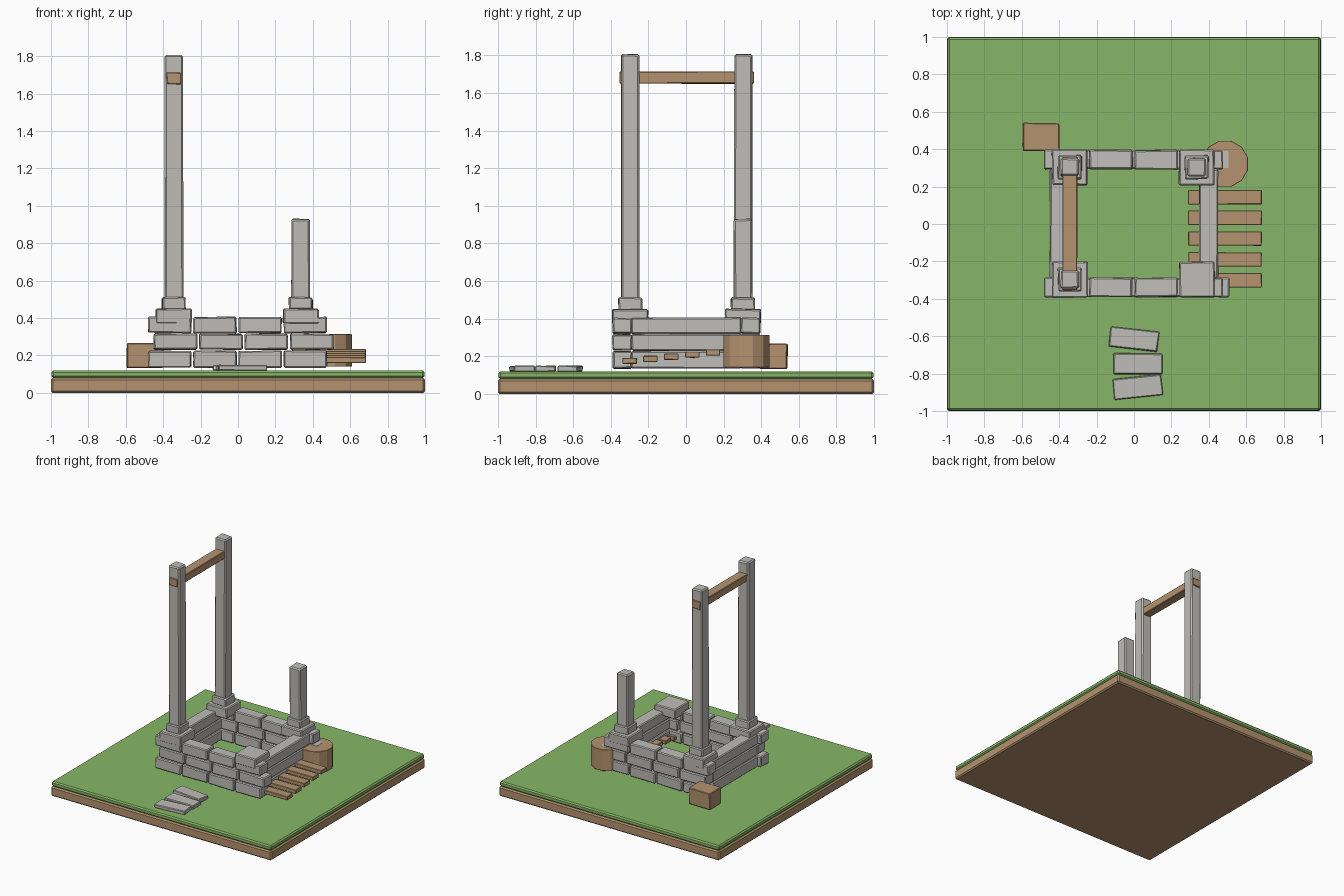
import bpy, bmesh, math, random
from mathutils import Matrix, Vector

if "Cube" in bpy.data.objects:
    bpy.data.objects.remove(bpy.data.objects["Cube"])

random.seed(4)


def material(name, rgb):
    m = bpy.data.materials.new(name)
    m.diffuse_color = (*rgb, 1)
    m.use_nodes = True
    m.node_tree.nodes["Principled BSDF"].inputs["Base Color"].default_value = m.diffuse_color
    return m


STONE = material("stone grey", (0.52, 0.51, 0.48))
WOOD = material("wood brown", (0.46, 0.29, 0.16))
GRASS = material("grass green", (0.24, 0.47, 0.135))


def finish(name, bm, mat, bevel, loc, rot=(0, 0, 0)):
    if bevel:
        bmesh.ops.bevel(bm, geom=bm.edges[:], offset=bevel, segments=1, affect='EDGES')
    me = bpy.data.meshes.new(name)
    bm.to_mesh(me)
    bm.free()
    me.materials.append(mat)
    ob = bpy.data.objects.new(name, me)
    ob.location = loc
    ob.rotation_euler = [math.radians(a) for a in rot]
    bpy.context.collection.objects.link(ob)
    return ob


def block(name, x, y, z, mat=STONE, bevel=0.007, rot=(0, 0, 0), jitter=0.003):
    """Chamfered, slightly uneven box given by its (min, max) on each axis."""
    lo, hi = Vector((x[0], y[0], z[0])), Vector((x[1], y[1], z[1]))
    bm = bmesh.new()
    bmesh.ops.create_cube(bm, size=1)
    for v in bm.verts:
        v.co = Vector([c * s for c, s in zip(v.co, hi - lo)])
        v.co += Vector([random.uniform(-jitter, jitter) for _ in range(3)])
    return finish(name, bm, mat, bevel, (lo + hi) / 2, rot)


# Ground slab: soil and turf
block("soil", (-1, 1), (-1, 1), (0, 0.079), WOOD, 0.01, jitter=0)
block("turf", (-0.997, 0.997), (-0.997, 0.997), (0.079, 0.12), GRASS, 0.01, jitter=0)

# Wall courses: staggered blocks front and back, long slabs on the sides
COURSES = [(0.136, 0.225, -0.48, 0.242), (0.231, 0.315, -0.45, 0.243), (0.32, 0.405, -0.48, 0.242)]
for z0, z1, start, step in COURSES:
    for side, y in (("front", (-0.39, -0.288)), ("back", (0.292, 0.395))):
        for i in range(4):
            x = start + i * step
            block(side + "_wall_block", (x, x + step - 0.012), y, (z0, z1))
    block("left_wall_slab", (-0.45, -0.352), (-0.29, 0.294), (z0, z1))
    block("right_wall_slab", (0.35, 0.448), (-0.29, 0.294), (z0, z1))

# Corner plinths, collars and pillars; the front right corner is bare
PILLARS = [(-0.343, -0.297, 1.805), (-0.343, 0.303, 1.805), (0.335, 0.303, 0.93), (0.338, -0.297, 0)]
for x, y, top in PILLARS:
    block("plinth", (x - 0.095, x + 0.095), (y - 0.095, y + 0.095), (0.37, 0.45))
    if top:
        block("collar", (x - 0.063, x + 0.063), (y - 0.063, y + 0.063), (0.445, 0.512))
        block("pillar", (x - 0.049, x + 0.049), (y - 0.048, y + 0.048), (0.5, top), bevel=0.009)

# Crossbeam between the tall pillars
block("crossbeam", (-0.381, -0.304), (-0.353, 0.359), (1.65, 1.715), WOOD, 0.004)

# Fallen planks rising along the right wall
for i in range(5):
    y, z = -0.3 + i * 0.111, 0.175 + i * 0.011
    block("plank", (0.29, 0.683), (y - 0.038, y + 0.038), (z - 0.016, z + 0.016), WOOD, 0.003, jitter=0.001)

# Crate behind the left corner
block("crate", (-0.595, -0.4), (0.39, 0.54), (0.135, 0.265), WOOD, 0.005)

# Tree stump at the back right corner
bm = bmesh.new()
bmesh.ops.create_cone(bm, cap_ends=True, segments=12, radius1=0.127, radius2=0.127, depth=0.174,
                      matrix=Matrix.Rotation(math.radians(15), 4, 'Z'))
finish("stump", bm, WOOD, 0.002, (0.487, 0.322, 0.227))

# Stepping stones in front
for x, y, turn in ((0, -0.615, -6), (0.02, -0.747, 0), (0.02, -0.872, 6)):
    block("stepping_stone", (x - 0.13, x + 0.13), (y - 0.055, y + 0.055), (0.118, 0.148), STONE, 0.005, (0, 0, turn))
